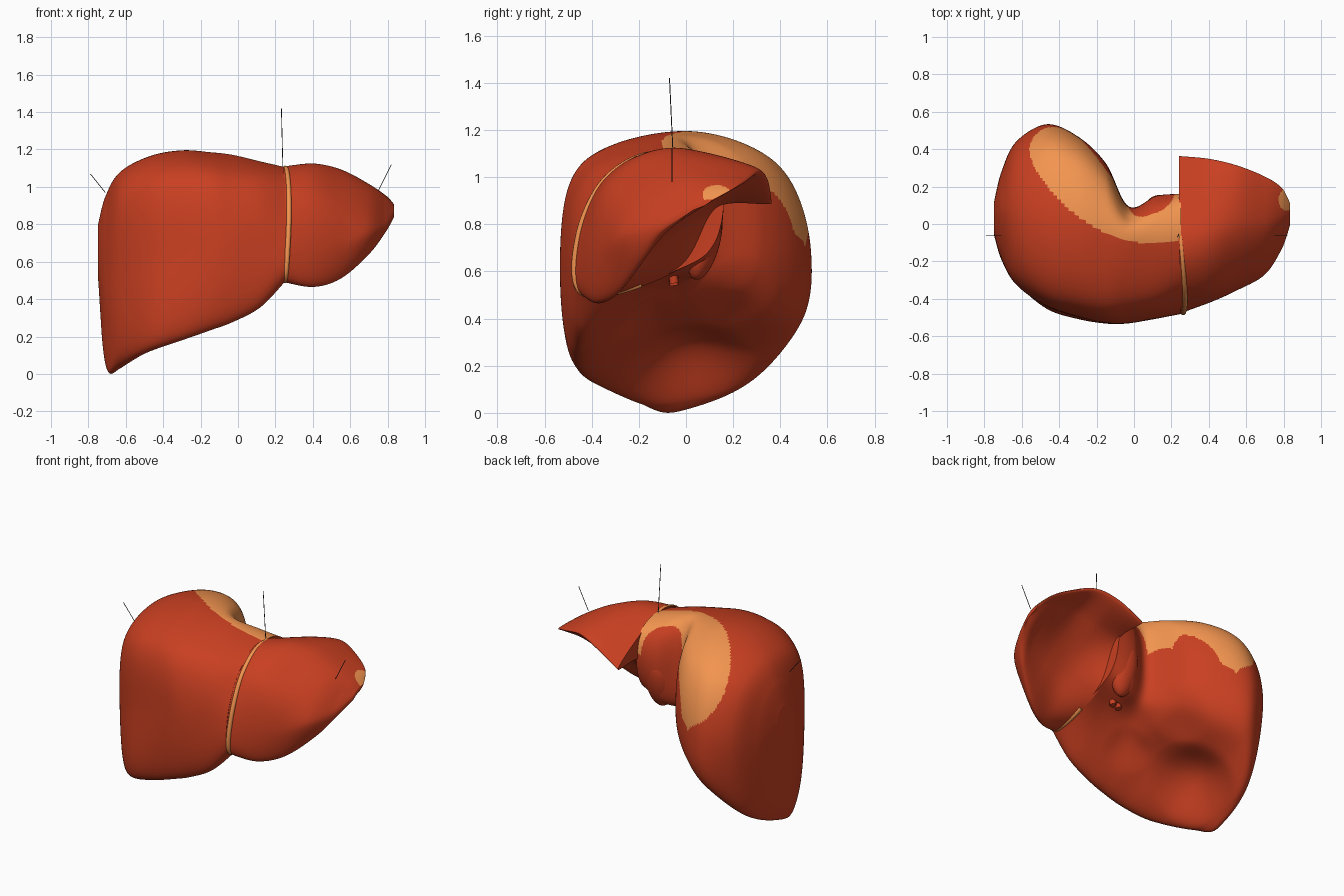
import bpy, bmesh, math
from mathutils import Vector

if "Cube" in bpy.data.objects:
    bpy.data.objects.remove(bpy.data.objects["Cube"])


def material(name, rgb):
    m = bpy.data.materials.new(name)
    m.diffuse_color = (*rgb, 1)
    m.use_nodes = True
    m.node_tree.nodes["Principled BSDF"].inputs["Base Color"].default_value = m.diffuse_color
    return m


RED = material("liver_red", (0.58, 0.05, 0.015))
TAN = material("ligament_tan", (0.9, 0.30, 0.08))
GREY = material("pointer_grey", (0.05, 0.05, 0.05))


def spline(pts, n, closed):
    """Catmull-Rom curve through points of any dimension."""
    out, k = [], len(pts)
    get = (lambda i: pts[i % k]) if closed else (lambda i: pts[max(0, min(k - 1, i))])
    for i in range(k if closed else k - 1):
        quad = list(zip(get(i - 1), get(i), get(i + 1), get(i + 2)))
        for s in range(n):
            t = s / n
            out.append([0.5 * (2 * b + (c - a) * t + (2 * a - 5 * b + 4 * c - d) * t * t
                               + (3 * b - a - 3 * c + d) * t ** 3) for a, b, c, d in quad])
    if not closed:
        out.append(list(pts[-1]))
    return out


def section(station, n, domed=False):
    x, v = station[0], station[1:]
    pts = [(v[i], v[i + 1]) for i in range(0, 14, 2)]
    if domed:  # round the rear shoulder between top and back
        (cy, cz), (dy, dz) = pts[3], pts[4]
        pts.insert(4, (cy + .74 * (dy - cy), dz + .74 * (cz - dz)))
    return [Vector((x, y, z)) for y, z in spline(pts, n, True)]


def finish(ob, mats, angle=50):
    for m in mats:
        ob.data.materials.append(m)
    bpy.ops.object.select_all(action='DESELECT')
    ob.select_set(True)
    bpy.context.view_layer.objects.active = ob
    bpy.ops.object.shade_smooth_by_angle(angle=math.radians(angle))


def loft(name, stations, n_along, n_seg, is_tan, domed=False, dents=()):
    bm = bmesh.new()
    rings = []
    for st in spline(stations, n_along, False):
        ring = section(st, n_seg, domed)
        for p in ring:
            for centre, radius, push in dents:
                d = (p - Vector(centre)).length / radius
                if d < 1:
                    p += Vector(push) * (1 - d * d) ** 2
        rings.append([bm.verts.new(p) for p in ring])
    for a, b in zip(rings, rings[1:]):
        for i in range(len(a)):
            j = (i + 1) % len(a)
            bm.faces.new((a[i], a[j], b[j], b[i]))
    bm.faces.new(rings[0])
    bm.faces.new(rings[-1])
    bmesh.ops.recalc_face_normals(bm, faces=bm.faces)
    for f in bm.faces:
        f.material_index = int(len(f.verts) == 4 and is_tan(f.calc_center_median(), f.normal))
    me = bpy.data.meshes.new(name)
    bm.to_mesh(me)
    bm.free()
    ob = bpy.data.objects.new(name, me)
    bpy.context.collection.objects.link(ob)
    finish(ob, (RED, TAN))
    return ob


def tube(name, pts, radius, mat):
    cu = bpy.data.curves.new(name, 'CURVE')
    cu.dimensions = '3D'
    cu.bevel_depth, cu.bevel_resolution, cu.use_fill_caps = radius, 3, True
    sp = cu.splines.new('POLY')
    sp.points.add(len(pts) - 1)
    for q, p in zip(sp.points, pts):
        q.co = (*p, 1)
    cu.materials.append(mat)
    ob = bpy.data.objects.new(name, cu)
    bpy.context.collection.objects.link(ob)


# Outline of the bare area as seen from above
bare = spline([(-.56, .4), (-.50, .50), (-.4, .515), (-.28, .45), (-.1, .22), (0, .05), (.12, .06),
               (.2, .12), (.23, .2), (.26, .1), (.26, -.06), (.18, -.1), (.03, -.1),
               (-.15, -.05), (-.35, .08), (-.5, .25)], 5, True)


def in_bare(p, n):
    inside = False
    for (x1, y1), (x2, y2) in zip(bare, bare[1:] + bare[:1]):
        if (y1 > p.y) != (y2 > p.y) and p.x < x1 + (p.y - y1) * (x2 - x1) / (y2 - y1):
            inside = not inside
    return inside and n.z > 0.05


# Stations: x, then (y, z) of lower edge, front, shoulder, top, back, under back, under middle
right = [
    (-.748, -.02, .52, -.06, .60, -.04, .74, .04, .80, .12, .68, .08, .56, .02, .51),
    (-.708, -.10, .09, -.19, .45, -.15, .81, .05, .95, .28, .60, .17, .22, .00, .07),
    (-.63, -.26, .09, -.32, .50, -.28, .95, .03, 1.08, .44, .63, .32, .18, .00, .035),
    (-.47, -.41, .14, -.44, .60, -.38, 1.03, .00, 1.165, .53, .68, .44, .33, -.05, .22),
    (-.30, -.46, .19, -.50, .65, -.42, 1.06, -.02, 1.195, .465, .77, .38, .43, -.10, .34),
    (-.15, -.47, .24, -.53, .70, -.44, 1.06, -.05, 1.185, .32, .83, .26, .52, -.12, .42),
    (-.03, -.46, .28, -.53, .70, -.43, 1.04, -.09, 1.17, .09, .88, .07, .60, -.13, .50),
    (.12, -.45, .36, -.50, .75, -.39, 1.03, -.09, 1.135, .15, .87, .10, .62, -.10, .56),
    (.25, -.43, .495, -.465, .75, -.33, 1.015, -.08, 1.105, .16, .93, .12, .72, -.03, .61)]
left = [
    (.24, -.43, .495, -.465, .75, -.33, 1.015, -.06, 1.105, .36, .90, .13, .87, -.03, .61),
    (.40, -.37, .465, -.42, .70, -.33, .98, -.05, 1.125, .345, .99, .13, .90, -.13, .69),
    (.55, -.29, .51, -.355, .70, -.28, .93, -.02, 1.09, .31, 1.03, .13, .94, -.13, .74),
    (.70, -.195, .64, -.27, .75, -.18, .90, .00, 1.01, .25, .99, .13, .92, -.08, .785),
    (.79, -.11, .76, -.13, .80, -.06, .88, .04, .945, .19, .95, .13, .91, .00, .83),
    (.835, .00, .84, .00, .86, .02, .88, .06, .90, .11, .905, .08, .88, .03, .86)]

# Lobes, with hollows pressed by neighbouring organs
loft("right_lobe", right, 26, 24, in_bare, True,
     [((-.46, 0, .19), .30, (-.03, 0, .07)), ((-.12, -.2, .4), .16, (0, 0, .02)),
      ((-.2, .2, .5), .2, (-.02, -.01, .015))])
loft("left_lobe", left, 20, 24,
     lambda p, n: (p - Vector((.82, .13, .93))).length < .06 and n.z > 0)

# Caudate lobe
bpy.ops.mesh.primitive_uv_sphere_add(segments=32, ring_count=16, location=(.14, .08, .73),
                                     rotation=(math.radians(-14), 0, 0))
caudate = bpy.context.object
caudate.name = "caudate_lobe"
caudate.scale = (.085, .065, .17)
finish(caudate, (RED,))

# Ligament along the front groove and underneath, sunk into the surface
ring = section(left[0], 20)
hub = Vector((.25, -.2, .8))
path = []
for i in range(-12, 61):
    p = ring[i % 140]
    bow = .01 + .022 * math.sin(math.pi * max(i, 0) / 60)
    path.append(p - (p - hub).normalized() * .01 + Vector((bow, 0, 0)))
tube("falciform_ligament", path, .014, TAN)

# Portal vessels
for i, (x, z) in enumerate([(.08, .54), (.12, .55), (.10, .57)]):
    tube(f"portal_vessel_{i + 1}", [(x, -.06, z + .08), (x, -.05, z)], .02, RED)

# Pointer lines
for name, a, b in [("right_pointer", (-.71, -.06, .97), (-.79, -.06, 1.07)),
                   ("top_pointer", (.24, -.055, 1.10), (.232, -.07, 1.42)),
                   ("left_pointer", (.75, -.06, .98), (.82, -.06, 1.12))]:
    tube(name, [a, b], .002, GREY)
